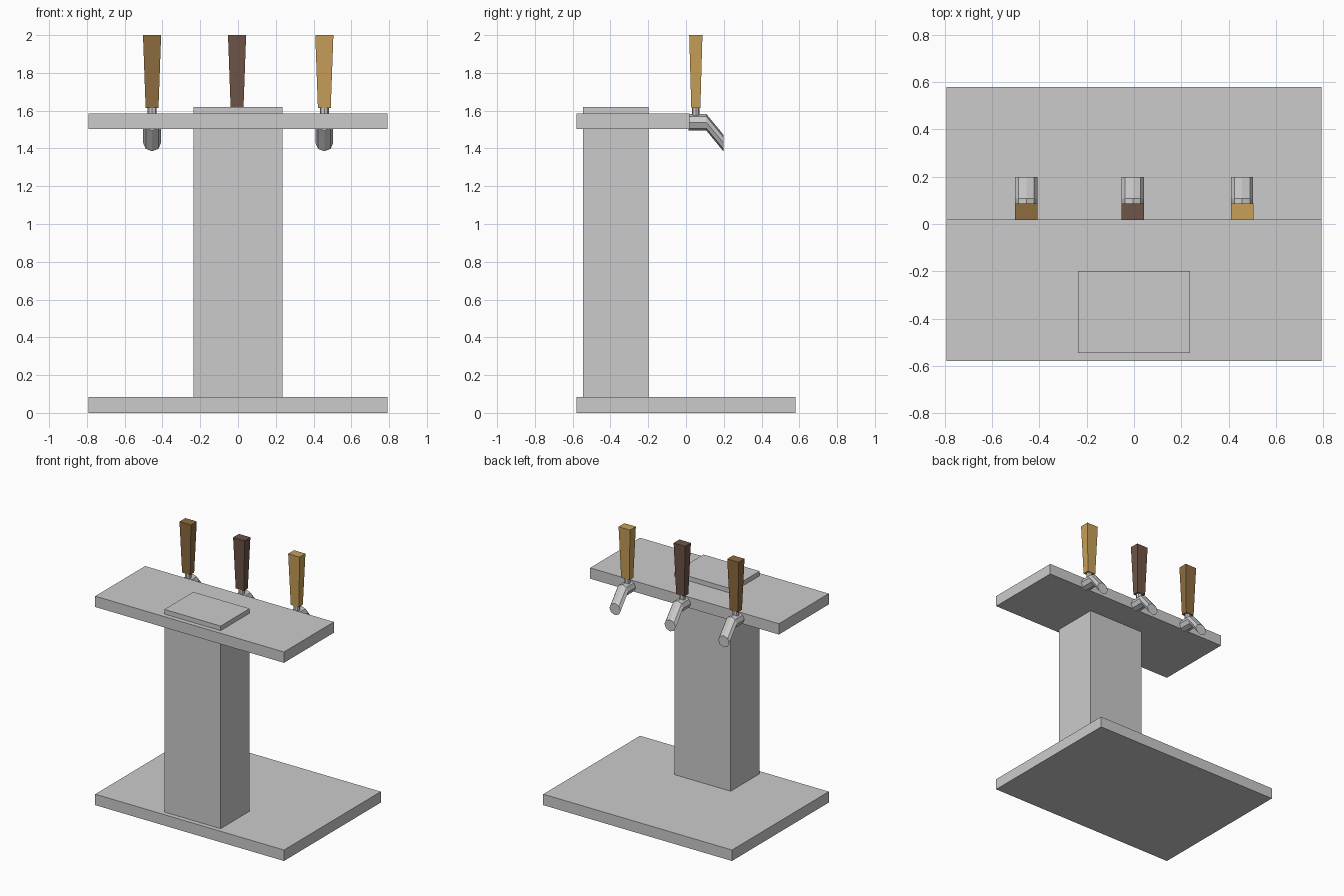
import bpy
import math

if "Cube" in bpy.data.objects:
    bpy.data.objects.remove(bpy.data.objects["Cube"])


def mesh_object(name, verts, faces, color=None):
    me = bpy.data.meshes.new(name)
    me.from_pydata(verts, [], faces)
    ob = bpy.data.objects.new(name, me)
    bpy.context.collection.objects.link(ob)
    if color:
        mat = bpy.data.materials.new(name + "_wood")
        mat.diffuse_color = (*color, 1)
        mat.use_nodes = True
        mat.node_tree.nodes["Principled BSDF"].inputs["Base Color"].default_value = mat.diffuse_color
        me.materials.append(mat)
    return ob


def loft(name, rings, color=None):
    """Skin equal-sized vertex rings and cap both ends."""
    n = len(rings[0])
    faces = [(k * n + i, k * n + (i + 1) % n, (k + 1) * n + (i + 1) % n, (k + 1) * n + i)
             for k in range(len(rings) - 1) for i in range(n)]
    faces += [tuple(reversed(range(n))), tuple(range((len(rings) - 1) * n, len(rings) * n))]
    return mesh_object(name, [v for r in rings for v in r], faces, color)


def rect(x, y, hx, hy, z):
    return [(x - hx, y - hy, z), (x + hx, y - hy, z), (x + hx, y + hy, z), (x - hx, y + hy, z)]


def box(name, hx, y0, y1, z0, z1):
    y, hy = (y0 + y1) / 2, (y1 - y0) / 2
    return loft(name, [rect(0, y, hx, hy, z) for z in (z0, z1)])


# Stand: floor plate, column and tap bar
box("base_plate", 0.792, -0.58, 0.58, 0, 0.083)
box("column", 0.236, -0.545, -0.198, 0.04, 1.62)
box("tap_bar", 0.792, -0.58, 0.018, 1.503, 1.585)

ANG = [i * math.pi / 4 for i in range(8)]
TAPS = [("left", -0.455, (0.27, 0.15, 0.05)),
        ("middle", -0.005, (0.16, 0.09, 0.065)),
        ("right", 0.457, (0.57, 0.35, 0.10))]

for side, x, color in TAPS:
    # Bent octagonal spout with a vertical mouth
    path = [(0.012, 1.538), (0.108, 1.538), (0.198, 1.429)]
    loft(side + "_spout", [[(x - 0.047 * math.cos(a), y, z + 0.044 * math.sin(a)) for a in ANG]
                           for y, z in path])
    # Thin stem under the handle
    loft(side + "_stem", [[(x + 0.024 * math.cos(a), 0.052 + 0.02 * math.sin(a), z) for a in ANG]
                          for z in (1.54, 1.63)])
    # Handle flaring towards the top
    loft(side + "_handle", [rect(x, 0.052, 0.034, 0.024, 1.613),
                            rect(x, 0.052, 0.048, 0.035, 2.0)], color)
